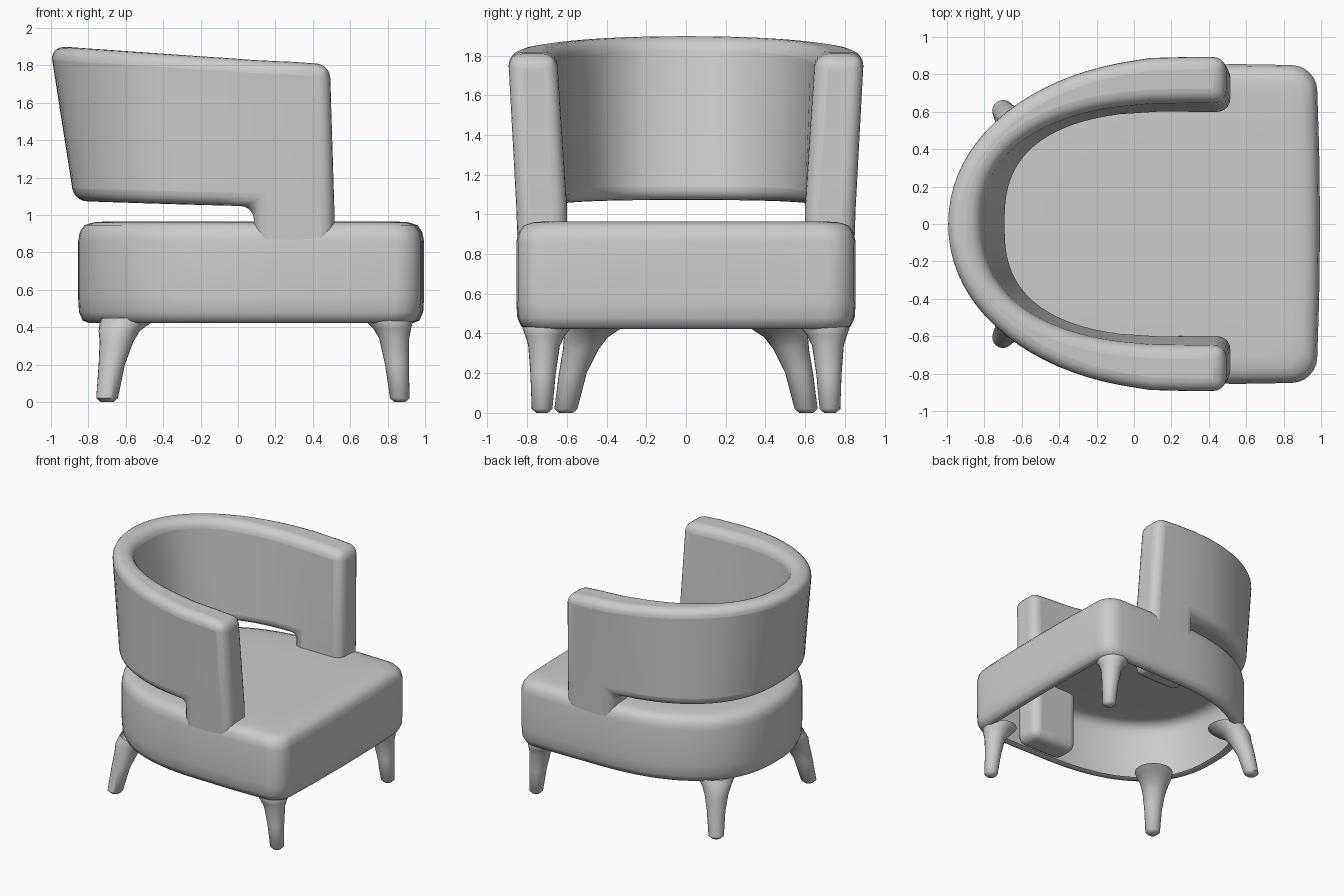
import bpy, bmesh
from math import sin, cos, pi, radians

if "Cube" in bpy.data.objects:
    bpy.data.objects.remove(bpy.data.objects["Cube"])


def finish(name, bm, angle=50):
    bmesh.ops.recalc_face_normals(bm, faces=bm.faces)
    me = bpy.data.meshes.new(name)
    bm.to_mesh(me)
    bm.free()
    ob = bpy.data.objects.new(name, me)
    bpy.context.collection.objects.link(ob)
    bpy.ops.object.select_all(action='DESELECT')
    ob.select_set(True)
    bpy.context.view_layer.objects.active = ob
    bpy.ops.object.shade_smooth_by_angle(angle=radians(angle))
    return ob


def loft(rings, cap_start=True, cap_end=True):
    """Skin a list of closed point rings."""
    bm = bmesh.new()
    vs = [[bm.verts.new(p) for p in r] for r in rings]
    n = len(vs[0])
    for a, b in zip(vs, vs[1:]):
        for i in range(n):
            bm.faces.new((a[i], a[(i + 1) % n], b[(i + 1) % n], b[i]))
    if cap_start:
        bm.faces.new(vs[0])
    if cap_end:
        bm.faces.new(vs[-1])
    return bm


def rounded_rear(t, a, b, power):
    """Point on a boxy half ellipse facing -x; t runs from -90 to 90 degrees."""
    c, s = max(cos(t), 0.0), sin(t)
    if c < 1e-6:
        c = 0.0
    e = 2 / power
    return 0.3 - a * c ** e, b * abs(s) ** e * (1 if s > 0 else -1)


# seat: hollow upholstered box with a rounded rear, open underneath
outline = [rounded_rear(radians(-90 + 180 * i / 48), 1.155, 0.85, 2.45) for i in range(49)]
corner = [(0.84 + 0.14 * sin(a), 0.71 + 0.14 * cos(a))
          for a in [pi / 2 * k / 6 for k in range(7)]]
outline += [(0.55, 0.855)] + corner
outline += [(0.99, 0.4), (0.995, 0), (0.99, -0.4)]
outline += [(x, -y) for x, y in reversed(corner)] + [(0.55, -0.855)]

profile = [(0.09, 0.435), (0.06, 0.422), (0.025, 0.435), (0.005, 0.48),
           (0, 0.56), (0, 0.86), (0.01, 0.91), (0.035, 0.945),
           (0.08, 0.96), (0.15, 0.965), (0.4, 0.965)]


def seat_ring(inset, z):
    kx, ky = 1 - inset / 0.93, 1 - inset / 0.845
    return [(0.07 + (x - 0.07) * kx, y * ky, z) for x, y in outline]


finish("seat", loft([seat_ring(*p) for p in profile], cap_start=False))


# backrest: curved shell leaning outward, its arms running down into the seat
def shell_point(station, z, outer):
    """Station is (angle, extra x); the shell widens with height."""
    t, ext = station
    k = max(0.0, (z - 1.07) / 0.8)
    if outer:
        a, b, p = 1.175 + 0.125 * k, 0.855 + 0.045 * k, 2.45 - 0.4 * k
        b -= 0.02 if z < 0.6 else 0
    else:
        a, b, p = 0.98 + 0.14 * k, 0.6 + 0.055 * k, 2.7 - 0.3 * k
    x, y = rounded_rear(t, a, b, p)
    return (x + ext * (1 - 0.12 * k), y, z)


half = [(90, 0.215), (90, 0), (83, 0)] + [(74 - 74 * i / 18, 0) for i in range(19)]
stations = half + [(-t, e) for t, e in reversed(half[:-1])]
stations = [(radians(t), e) for t, e in stations]
n = len(stations)

bm = bmesh.new()
grid = {}
for i, st in enumerate(stations):
    x = 0.3 - 1.2 * max(cos(st[0]), 0) + st[1]
    for j, z in enumerate((0.46, 1.05 - 0.025 * x, 1.838 - 0.066 * x)):
        for o in (0, 1):
            p = shell_point(st, z, o)
            if i in (2, n - 3):            # slot ends stay square to the arm
                p = (0.085, p[1], z)
            grid[i, j, o] = bm.verts.new(p)
cells = {(i, j) for i in range(n - 1) for j in (0, 1)
         if j == 1 or i < 2 or i >= n - 3}
for i, j in cells:
    c = [(i, j), (i + 1, j), (i + 1, j + 1), (i, j + 1)]
    for o in (0, 1):
        bm.faces.new([grid[p + (o,)] for p in c])
    sides = [(i, j - 1), (i + 1, j), (i, j + 1), (i - 1, j)]
    for k, nb in enumerate(sides):
        if nb not in cells:
            p, q = c[k], c[(k + 1) % 4]
            bm.faces.new((grid[p + (0,)], grid[q + (0,)], grid[q + (1,)], grid[p + (1,)]))
loose = [v for v in bm.verts if not v.link_faces]
bmesh.ops.delete(bm, geom=loose, context='VERTS')
back = finish("backrest", bm, 60)
bev = back.modifiers.new("rounding", 'BEVEL')
bev.width = 0.07
bev.segments = 5
bev.limit_method = 'ANGLE'
bev.angle_limit = radians(40)


# legs: splayed round pegs flaring into the seat
rear = [(-0.70, 0.605, 0, 0.035), (-0.70, 0.605, 0.02, 0.058), (-0.675, 0.57, 0.2, 0.07),
        (-0.65, 0.53, 0.32, 0.09), (-0.635, 0.505, 0.38, 0.11), (-0.605, 0.47, 0.42, 0.135),
        (-0.58, 0.45, 0.45, 0.15)]
front = [(0.865, 0.725, 0, 0.03), (0.865, 0.725, 0.02, 0.052), (0.85, 0.72, 0.2, 0.064),
         (0.835, 0.715, 0.34, 0.08), (0.825, 0.71, 0.39, 0.1), (0.81, 0.7, 0.43, 0.125),
         (0.8, 0.69, 0.45, 0.13)]
for name, spine in (("rear_leg", rear), ("front_leg", front)):
    for side, tag in ((1, "left"), (-1, "right")):
        rings = [[(x + r * cos(k * pi / 12), side * (y + r * sin(k * pi / 12)), z)
                  for k in range(24)] for x, y, z, r in spine]
        finish(f"{name}_{tag}", loft(rings, cap_end=False))
